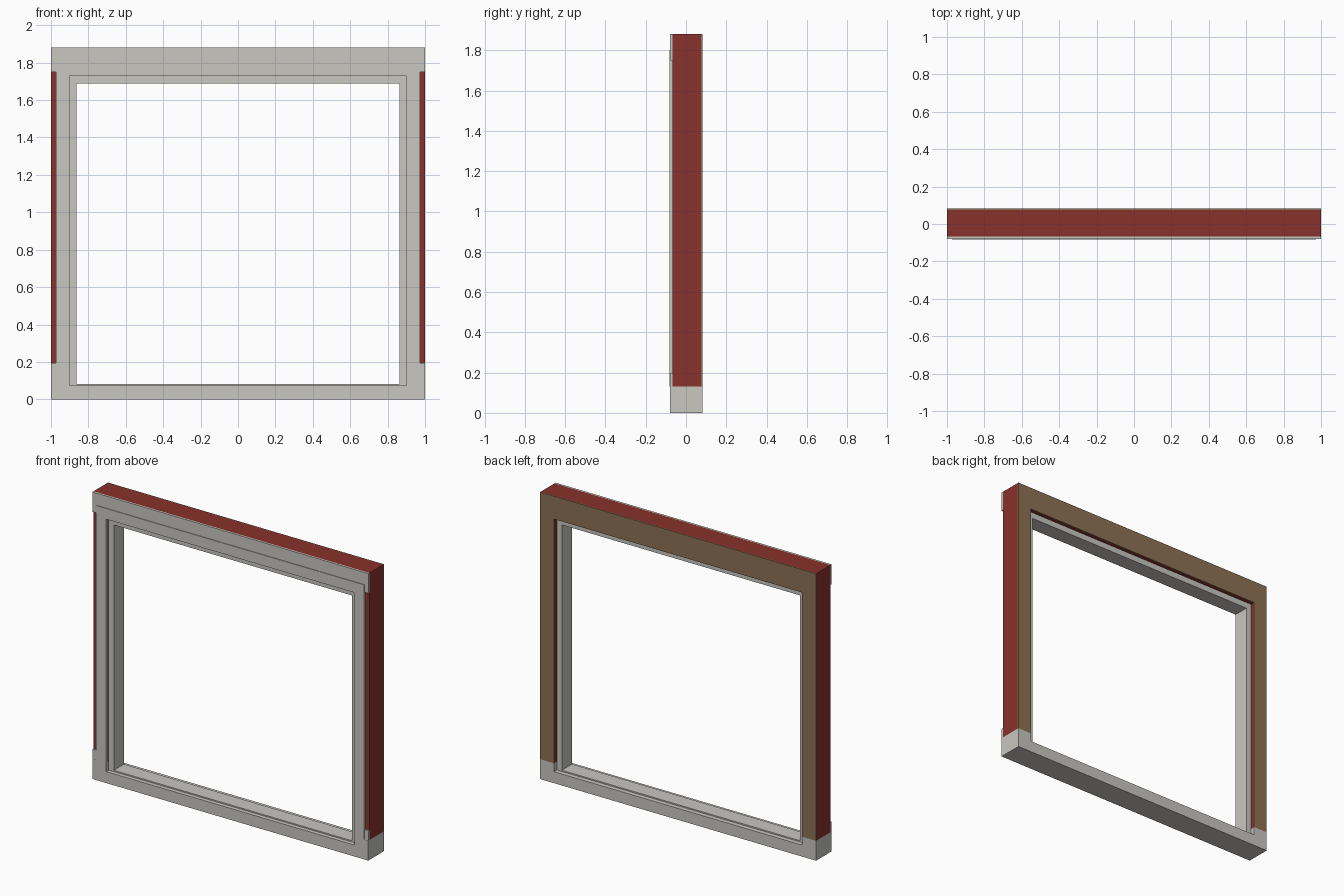
import bpy
import bmesh

cube = bpy.data.objects.get("Cube")
if cube:
    bpy.data.objects.remove(cube, do_unlink=True)


def material(name, rgb):
    m = bpy.data.materials.new(name)
    m.use_nodes = True
    colour = (*rgb, 1.0)
    m.diffuse_color = colour
    m.node_tree.nodes["Principled BSDF"].inputs["Base Color"].default_value = colour
    return m


stone = material("pale stone", (0.578, 0.571, 0.533))
brick = material("red brick", (0.25, 0.032, 0.025))
plaster = material("tan plaster", (0.266, 0.168, 0.091))


def extrude_profile(name, half, y0, y1, mat):
    """Mirror a right-hand (x, z) outline across x = 0 and extrude it along y."""
    outline = half + [(-x, z) for x, z in reversed(half)]
    bm = bmesh.new()
    face = bm.faces.new([bm.verts.new((x, y0, z)) for x, z in outline])
    result = bmesh.ops.extrude_face_region(bm, geom=[face])
    moved = [v for v in result["geom"] if isinstance(v, bmesh.types.BMVert)]
    bmesh.ops.translate(bm, verts=moved, vec=(0, y1 - y0, 0))
    bmesh.ops.recalc_face_normals(bm, faces=bm.faces[:])
    mesh = bpy.data.meshes.new(name)
    bm.to_mesh(mesh)
    bm.free()
    mesh.materials.append(mat)
    obj = bpy.data.objects.new(name, mesh)
    bpy.context.collection.objects.link(obj)
    return obj


def portal(outer_x, inner_x, bottom, top, inner_top):
    """Right half of an upside-down U."""
    return [(inner_x, inner_top), (inner_x, bottom), (outer_x, bottom), (outer_x, top)]


def box(name, x0, x1, y0, y1, z0, z1, mat):
    bpy.ops.mesh.primitive_cube_add(size=1, location=((x0 + x1) / 2, (y0 + y1) / 2, (z0 + z1) / 2))
    obj = bpy.context.object
    obj.name = name
    obj.scale = (x1 - x0, y1 - y0, z1 - z0)
    obj.data.materials.append(mat)
    return obj


# Main levels
OPEN_X, OPEN_TOP = 0.9, 1.73
SILL_TOP, TOP = 0.13, 1.88
WALL_FRONT, WALL_BACK, BACK = -0.067, 0.075, 0.082

# Sill with a raised seat at each end
extrude_profile("sill", [(OPEN_X, 0.075), (OPEN_X, SILL_TOP), (1, SILL_TOP), (1, 0)],
                -0.08, BACK, stone)

# Wall surround and its inside lining
wall = portal(1, OPEN_X, SILL_TOP, TOP, OPEN_TOP)
extrude_profile("brick_surround", wall, WALL_FRONT, WALL_BACK, brick)
extrude_profile("plaster_lining", wall, WALL_BACK, BACK, plaster)

# Front lintel with short drops at its ends, and matching blocks on the sill
extrude_profile("lintel_face", portal(1, 0.97, 1.75, TOP, 1.8), -0.079, WALL_FRONT, stone)
for side, x in (("left", 0.985), ("right", -0.985)):
    box("corner_block_" + side, x - 0.015, x + 0.015, -0.079, WALL_FRONT, SILL_TOP, 0.195, stone)

# Raised casing around the opening
extrude_profile("casing", portal(0.972, OPEN_X, SILL_TOP, 1.8, OPEN_TOP),
                -0.083, WALL_FRONT, stone)

# Recessed inner frame and its low threshold
extrude_profile("inner_frame", portal(OPEN_X, 0.863, 0.075, OPEN_TOP, 1.69),
                -0.053, 0.052, stone)
box("threshold", -0.863, 0.863, -0.053, 0.052, 0.07, 0.083, stone)
